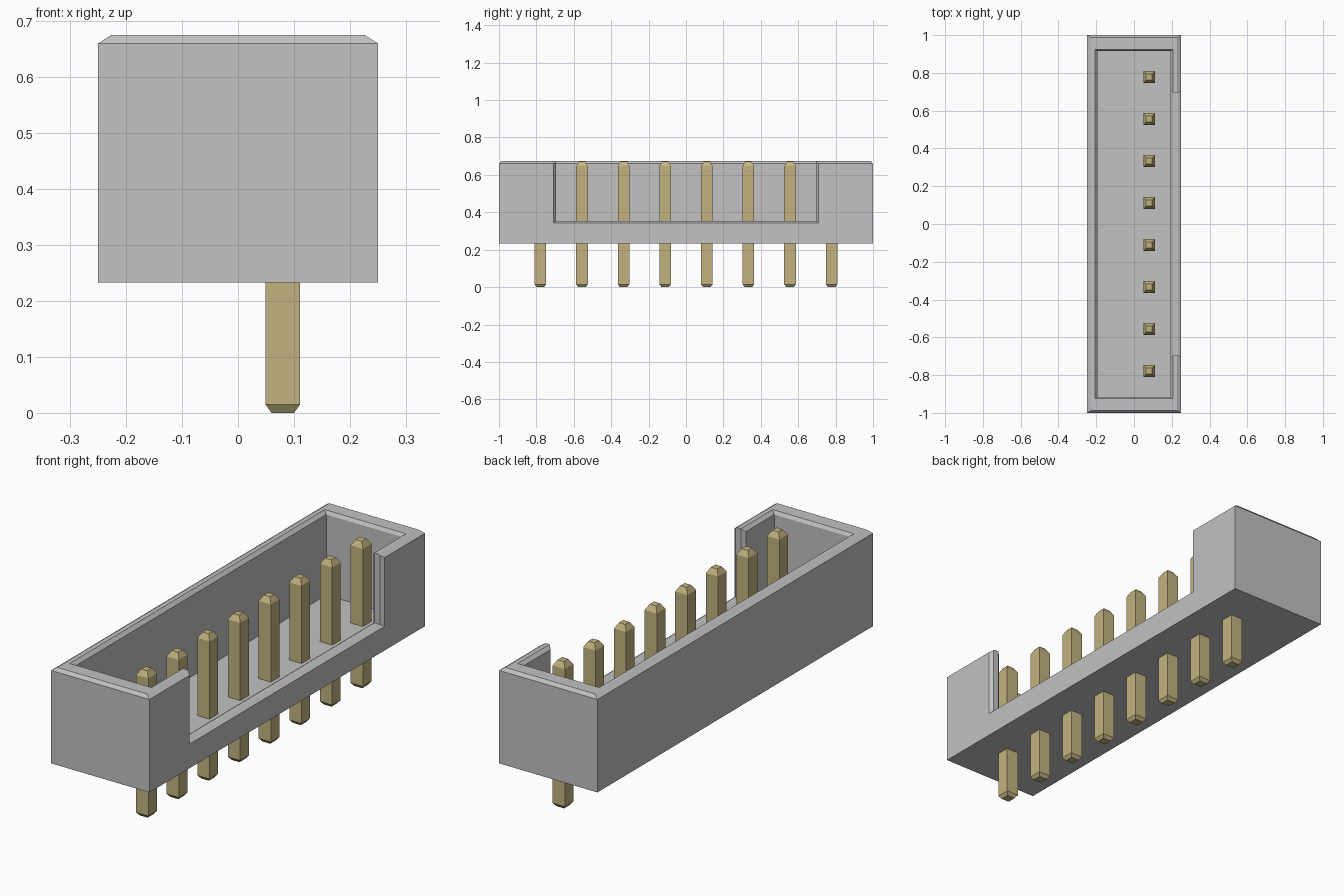
import bpy
import bmesh

if "Cube" in bpy.data.objects:
    bpy.data.objects.remove(bpy.data.objects["Cube"], do_unlink=True)


def make_material(name, rgb):
    mat = bpy.data.materials.new(name)
    mat.use_nodes = True
    mat.diffuse_color = (*rgb, 1)
    mat.node_tree.nodes["Principled BSDF"].inputs["Base Color"].default_value = (*rgb, 1)
    return mat


def loft(name, sections, material=None):
    """Closed solid through a list of four-cornered sections."""
    bm = bmesh.new()
    rings = [[bm.verts.new(p) for p in section] for section in sections]
    for a, b in zip(rings, rings[1:]):
        for i in range(4):
            j = (i + 1) % 4
            bm.faces.new((a[i], a[j], b[j], b[i]))
    bm.faces.new(rings[0])
    bm.faces.new(rings[-1])
    bmesh.ops.recalc_face_normals(bm, faces=bm.faces)
    mesh = bpy.data.meshes.new(name)
    bm.to_mesh(mesh)
    bm.free()
    obj = bpy.data.objects.new(name, mesh)
    bpy.context.collection.objects.link(obj)
    if material:
        mesh.materials.append(material)
    return obj


def flat_rect(hx, hy, z, cx=0, cy=0):
    return [(cx + sx * hx, cy + sy * hy, z)
            for sx, sy in ((-1, -1), (1, -1), (1, 1), (-1, 1))]


grey = make_material("grey plastic", (0.54, 0.54, 0.54))
gold = make_material("pale gold metal", (0.54, 0.45, 0.215))

# Open-topped housing: outer wall, chamfered rim, inner wall, floor
HOUSING = [(0.25, 1.0, 0.233), (0.25, 1.0, 0.66), (0.227, 0.987, 0.675),
           (0.207, 0.925, 0.675), (0.192, 0.915, 0.66), (0.192, 0.915, 0.29)]
housing = loft("housing", [flat_rect(*s) for s in HOUSING], grey)

# Notch in the +x wall, flared on both faces: (x, half length, sill height)
NOTCH = [(0.13, 0.708, 0.344), (0.192, 0.708, 0.344), (0.207, 0.695, 0.353),
         (0.235, 0.695, 0.353), (0.25, 0.708, 0.344), (0.32, 0.708, 0.344)]
cutter = loft("notch_cutter", [[(x, -h, z), (x, h, z), (x, h, 0.8), (x, -h, 0.8)]
                               for x, h, z in NOTCH])
cutter.hide_render = True
cut = housing.modifiers.new("notch", 'BOOLEAN')
cut.operation = 'DIFFERENCE'
cut.solver = 'EXACT'
cut.object = cutter
bpy.context.view_layer.objects.active = housing
bpy.ops.object.modifier_apply(modifier=cut.name)
bpy.data.objects.remove(cutter, do_unlink=True)

# Row of square pins with tapered ends: (half width, z)
PIN = [(0.02, 0), (0.031, 0.015), (0.031, 0.647), (0.016, 0.672)]
for i in range(8):
    y = (i - 3.5) * 0.2225
    loft(f"pin_{i + 1}", [flat_rect(h, h, z, 0.08, y) for h, z in PIN], gold)
